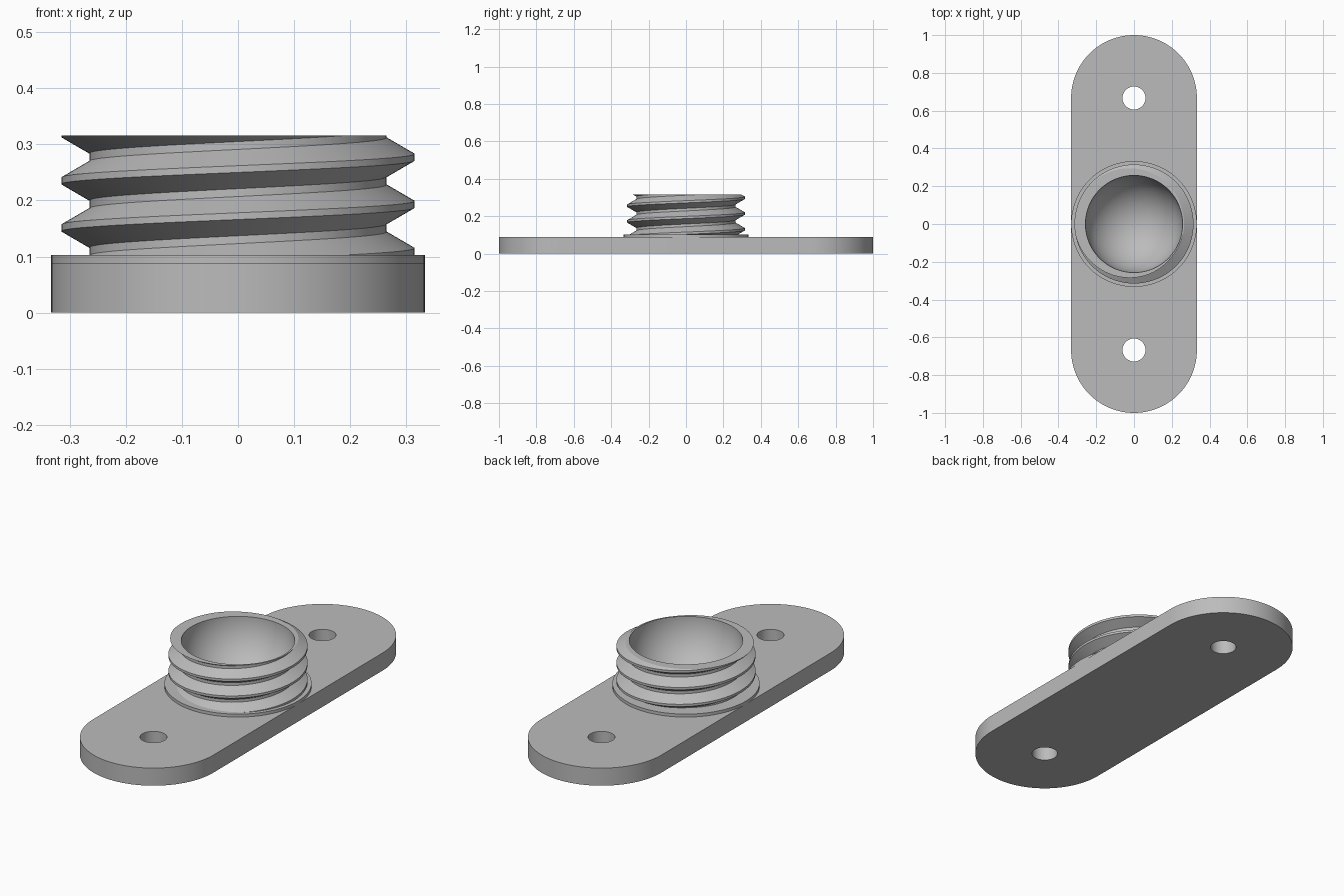
import bpy
import bmesh
from math import pi, cos, sin, sqrt, asin

if "Cube" in bpy.data.objects:
    bpy.data.objects.remove(bpy.data.objects["Cube"], do_unlink=True)

GREY = bpy.data.materials.new("plain grey")
GREY.use_nodes = True
GREY.diffuse_color = (0.5, 0.5, 0.5, 1)
GREY.node_tree.nodes["Principled BSDF"].inputs["Base Color"].default_value = (0.5, 0.5, 0.5, 1)

HALF_W, HOLE_Y, HOLE_R = 0.333, 0.667, 0.061
PLATE_TOP, FLANGE_TOP, TOP = 0.088, 0.103, 0.316
ROOT, CREST, PITCH, BOWL_R = 0.265, 0.315, 0.084, 0.257
FLAT, FOOT = 0.006, 0.035        # half heights of thread crest and thread foot
SEG = 128


def finish(bm, name):
    bmesh.ops.recalc_face_normals(bm, faces=bm.faces)
    mesh = bpy.data.meshes.new(name)
    bm.to_mesh(mesh)
    bm.free()
    mesh.materials.append(GREY)
    obj = bpy.data.objects.new(name, mesh)
    bpy.context.collection.objects.link(obj)
    return obj


def smooth(obj):
    bpy.ops.object.select_all(action='DESELECT')
    obj.select_set(True)
    bpy.context.view_layer.objects.active = obj
    bpy.ops.object.shade_smooth_by_angle(angle=pi / 7)


def cut(obj, cutter):
    mod = obj.modifiers.new("cut", 'BOOLEAN')
    mod.operation, mod.solver, mod.object = 'DIFFERENCE', 'EXACT', cutter
    bpy.context.view_layer.objects.active = obj
    bpy.ops.object.modifier_apply(modifier=mod.name)
    bpy.data.objects.remove(cutter, do_unlink=True)


# Base plate: rounded strip
bm = bmesh.new()
outline = []
for end in (0, 1):
    for i in range(SEG // 2 + 1):
        a = pi * (end + 2 * i / SEG)
        y = HOLE_Y * (1 - 2 * end) + HALF_W * sin(a)
        outline.append(bm.verts.new((HALF_W * cos(a), y, 0)))
face = bm.faces.new(outline)
ext = bmesh.ops.extrude_face_region(bm, geom=[face])
bmesh.ops.translate(bm, vec=(0, 0, PLATE_TOP),
                    verts=[g for g in ext["geom"] if isinstance(g, bmesh.types.BMVert)])
plate = finish(bm, "base_plate")

# Screw holes and the bottom of the bowl
for side in (-1, 1):
    bpy.ops.mesh.primitive_cylinder_add(vertices=48, radius=HOLE_R, depth=0.4,
                                        location=(0, side * HOLE_Y, 0))
    cut(plate, bpy.context.object)
bpy.ops.mesh.primitive_uv_sphere_add(segments=SEG, ring_count=64, radius=BOWL_R,
                                     location=(0, 0, TOP))
cut(plate, bpy.context.object)
smooth(plate)


# Threaded socket: flange, helical thread and bowl swept around the axis
def thread_radius(z, mid):
    d = abs((z - mid + PITCH / 2) % PITCH - PITCH / 2)
    t = min(max((d - FLAT) / (FOOT - FLAT), 0), 1)
    return CREST + (ROOT - CREST) * t


def section(a):
    mid = 0.193 + PITCH * a / (2 * pi)
    pts = [(HALF_W, PLATE_TOP), (HALF_W, FLANGE_TOP),
           (thread_radius(FLANGE_TOP, mid), FLANGE_TOP)]
    for k in range(-4, 4):
        for off in (-FOOT, -FLAT, FLAT, FOOT):
            z = min(max(mid + k * PITCH + off, FLANGE_TOP), TOP)
            pts.append((thread_radius(z, mid), z))
    pts.append((thread_radius(TOP, mid), TOP))
    deepest = asin((TOP - PLATE_TOP) / BOWL_R)
    for i in range(25):
        t = deepest * i / 24
        pts.append((BOWL_R * cos(t), TOP - BOWL_R * sin(t)))
    return pts


bm = bmesh.new()
columns = []
for i in range(SEG + 1):
    a = 2 * pi * i / SEG
    columns.append([bm.verts.new((r * cos(a), r * sin(a), z)) for r, z in section(a)])

# Rows that leave one end of the thread and enter the other line up by clamping
for left, right in zip(columns, columns[1:]):
    for j in range(len(left) - 1):
        bm.faces.new((left[j], right[j], right[j + 1], left[j + 1]))
bmesh.ops.remove_doubles(bm, verts=bm.verts, dist=0.00005)
smooth(finish(bm, "threaded_socket"))
